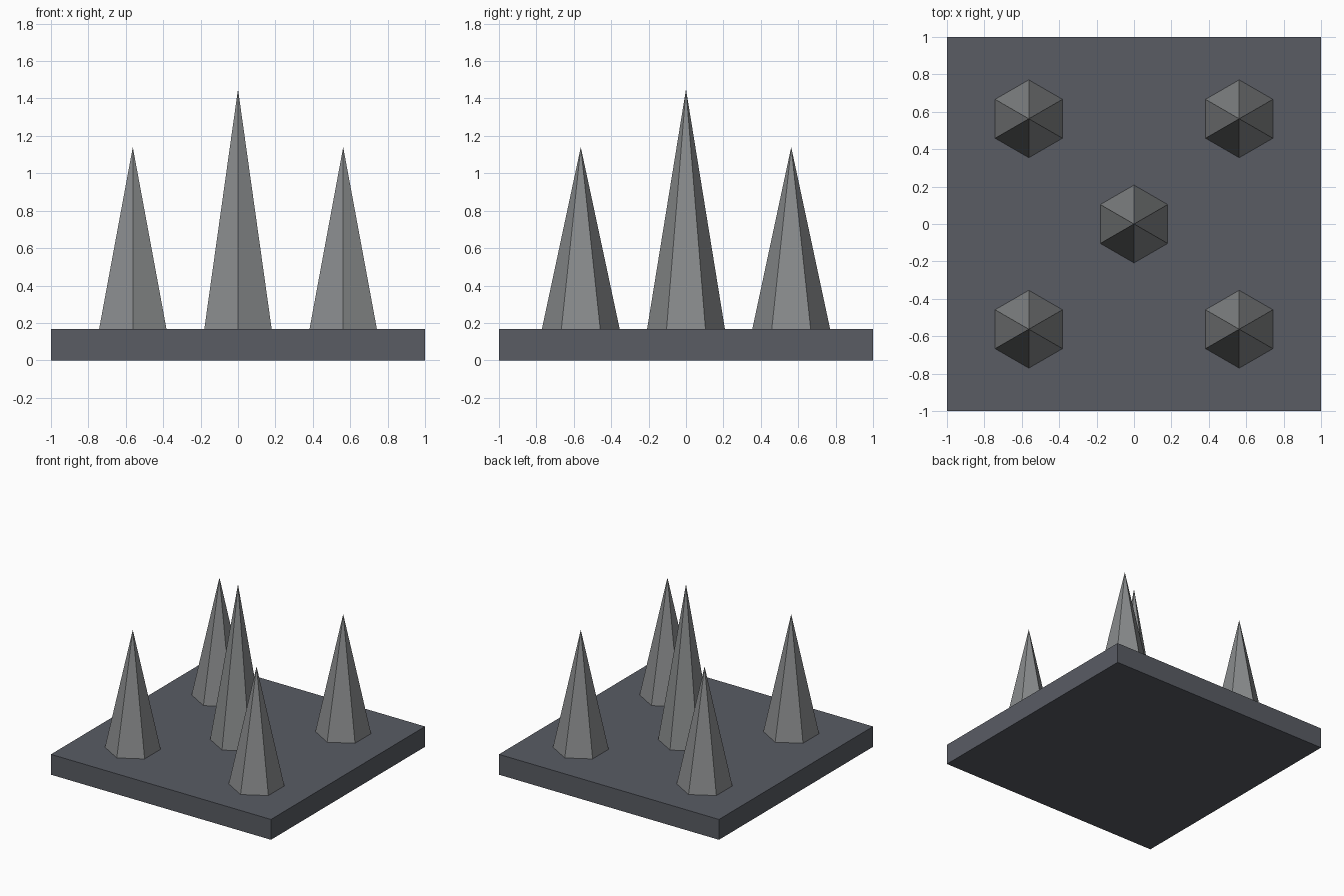
import bpy

if "Cube" in bpy.data.objects:
    bpy.data.objects.remove(bpy.data.objects["Cube"], do_unlink=True)


def make_material(name, color):
    mat = bpy.data.materials.new(name)
    mat.use_nodes = True
    mat.diffuse_color = color
    mat.node_tree.nodes["Principled BSDF"].inputs["Base Color"].default_value = color
    return mat


dark_metal = make_material("dark slate", (0.1, 0.107, 0.127, 1))
spike_metal = make_material("steel grey", (0.25, 0.26, 0.265, 1))

BASE_HEIGHT = 0.167
SPIKE_RADIUS = 0.208
SPACING = 0.5625

# Square base plate
bpy.ops.mesh.primitive_cube_add(size=1, location=(0, 0, BASE_HEIGHT / 2))
base = bpy.context.object
base.name = "base_plate"
base.scale = (2, 2, BASE_HEIGHT)
bpy.ops.object.transform_apply(location=False, rotation=False, scale=True)
base.data.materials.append(dark_metal)


# Six-sided spike standing on the plate
def add_spike(name, x, y, tip):
    height = tip - BASE_HEIGHT
    bpy.ops.mesh.primitive_cone_add(
        vertices=6, radius1=SPIKE_RADIUS, radius2=0, depth=height,
        location=(x, y, BASE_HEIGHT + height / 2))
    spike = bpy.context.object
    spike.name = name
    spike.data.materials.append(spike_metal)


# Tall centre spike and four shorter corner spikes
add_spike("centre_spike", 0, 0, 1.45)
for side, sx in (("left", 1), ("right", -1)):
    for end, sy in (("front", -1), ("back", 1)):
        add_spike(f"{end}_{side}_spike", sx * SPACING, sy * SPACING, 1.14)
